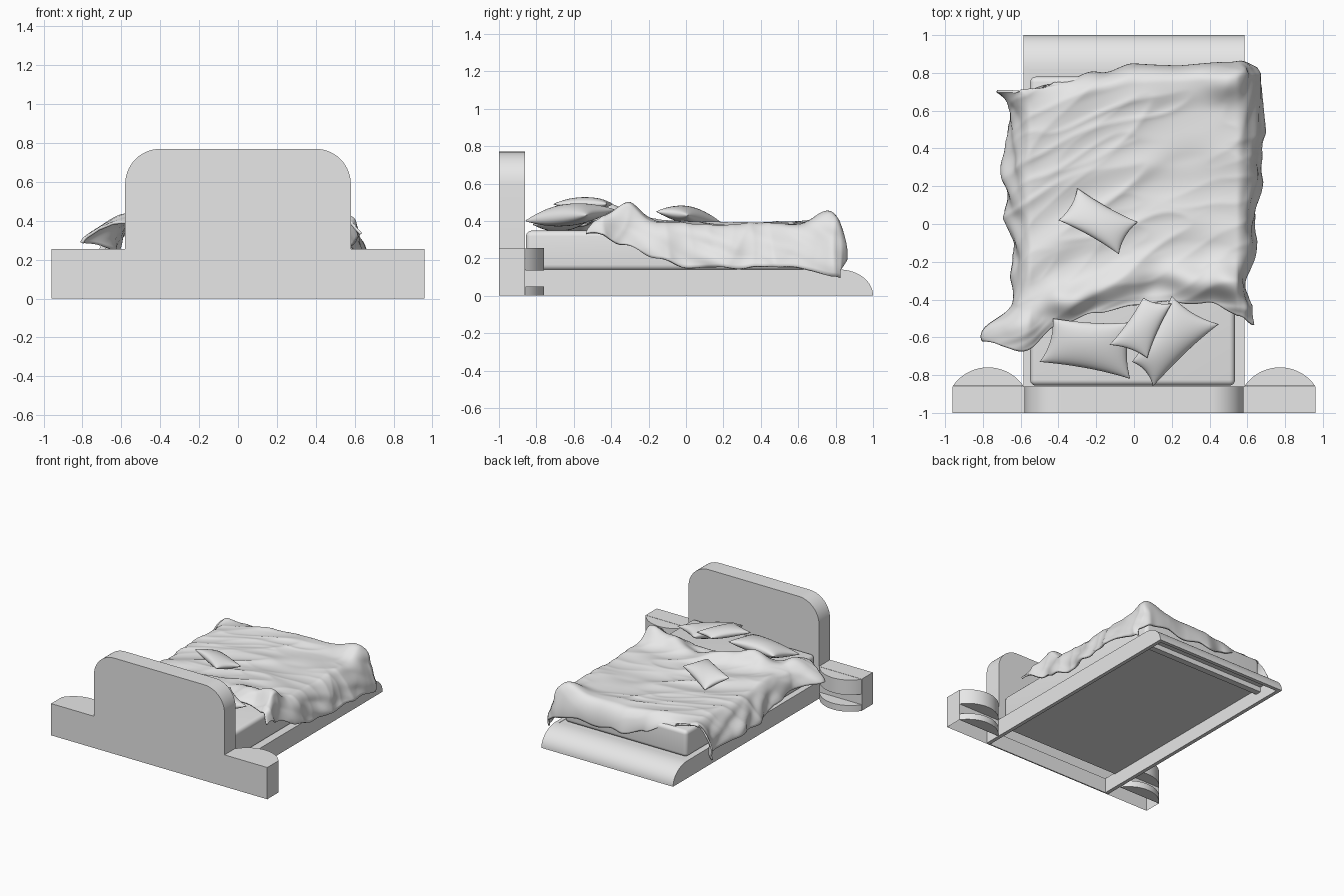
import bpy
import bmesh
import math
from mathutils import Vector, noise

default_cube = bpy.data.objects.get("Cube")
if default_cube:
    bpy.data.objects.remove(default_cube, do_unlink=True)

# One plain colour for everything
grey = bpy.data.materials.new("plain grey")
grey.use_nodes = True
colour = (0.8, 0.8, 0.8, 1)
grey.diffuse_color = colour
grey.node_tree.nodes["Principled BSDF"].inputs["Base Color"].default_value = colour


def finish(name, bm, angle=None):
    """Turn a bmesh into a named object, optionally smooth shaded."""
    mesh = bpy.data.meshes.new(name)
    bm.to_mesh(mesh)
    bm.free()
    mesh.materials.append(grey)
    obj = bpy.data.objects.new(name, mesh)
    bpy.context.collection.objects.link(obj)
    if angle:
        bpy.ops.object.select_all(action="DESELECT")
        obj.select_set(True)
        bpy.context.view_layer.objects.active = obj
        bpy.ops.object.shade_smooth_by_angle(angle=math.radians(angle))
    return obj


def prism(name, outline, axis, start, end, open_below=False):
    """Extrude a 2D outline along an axis; the other two axes keep their order."""
    bm = bmesh.new()

    def place(point):
        co = list(point)
        co.insert("xyz".index(axis), start)
        return bm.verts.new(co)

    face = bm.faces.new([place(p) for p in outline])
    grown = bmesh.ops.extrude_face_region(bm, geom=[face])["geom"]
    shift = Vector([end - start if a == axis else 0 for a in "xyz"])
    moved = [g for g in grown if isinstance(g, bmesh.types.BMVert)]
    bmesh.ops.translate(bm, verts=moved, vec=shift)
    bmesh.ops.recalc_face_normals(bm, faces=bm.faces)
    if open_below:
        bm.normal_update()
        under = [f for f in bm.faces if f.normal.z < -0.9]
        bmesh.ops.delete(bm, geom=under, context="FACES")
    return finish(name, bm, 30)


def box(name, low, high, bevel=0):
    bm = bmesh.new()
    bmesh.ops.create_cube(bm, size=1)
    low, high = Vector(low), Vector(high)
    for v in bm.verts:
        v.co = (low + high) / 2 + v.co * (high - low)
    if bevel:
        bmesh.ops.bevel(bm, geom=bm.edges[:], offset=bevel, segments=5,
                        profile=0.5, affect="EDGES")
    return finish(name, bm, 40 if bevel else None)


def arc(cx, cy, rx, ry, start, end, steps=14):
    angles = [math.radians(start + (end - start) * i / steps) for i in range(steps + 1)]
    return [(cx + rx * math.cos(a), cy + ry * math.sin(a)) for a in angles]


# Hollow headboard with the backs of both side tables, open below the bed base
half = [(0.57, 0.12), (0.57, 0), (0.96, 0), (0.96, 0.255), (0.58, 0.255)]
half += arc(0.4, 0.59, 0.18, 0.18, 0, 90)
prism("headboard", half + [(-x, z) for x, z in reversed(half)], "y", -1, -0.86, True)
box("headboard_skirt", (-0.57, -1, 0), (0.57, -0.99, 0.12))

# Side tables: rounded drawer above an open slot and a plinth
for side, label in ((1, "left"), (-1, "right")):
    bow = arc(0.7725 * side, -0.985, 0.226, 0.226, 34, 146, 20)
    prism(label + "_table_drawer", bow, "z", 0.135, 0.254)
    prism(label + "_table_plinth", bow, "z", 0, 0.05)

# Bed frame: rails ending in a quarter round, hollow rounded foot, slat panel
foot_curve = arc(0.82, 0, 0.18, 0.14, 0, 90)
for side, label in ((1, "left"), (-1, "right")):
    prism(label + "_rail", foot_curve + [(-0.86, 0.14), (-0.86, 0.12), (-0.99, 0.12),
                                         (-0.99, 0)], "x", 0.585 * side, 0.555 * side)
prism("foot_panel", foot_curve + arc(0.82, 0, 0.15, 0.115, 90, 0),
      "x", -0.556, 0.556)
box("slat_panel", (-0.556, -0.88, 0.11), (0.556, 0.83, 0.138))
box("foot_crossbar", (-0.556, 0.74, 0.07), (0.556, 0.79, 0.111))

# Mattress
box("mattress", (-0.55, -0.855, 0.136), (0.535, 0.78, 0.348), 0.03)


def pillow(name, corners, puff, pinch=0.1, cells=18):
    """Two puffed sheets joined along a pinched seam."""
    a, b, c, d = [Vector(p) for p in corners]
    bm = bmesh.new()
    for sign in (1, -1):
        made = bmesh.ops.create_grid(bm, x_segments=cells, y_segments=cells, size=1)
        for vert in made["verts"]:
            # crowd the rows toward the seam so that it stays round
            u, v = (math.sin(w * math.pi / 2) for w in vert.co.xy)
            fall = max(0, (1 - u * u) * (1 - v * v))
            s = (1 + u * (1 - pinch * (1 - v * v))) / 2
            t = (1 + v * (1 - pinch * (1 - u * u))) / 2
            vert.co = a.lerp(b, s).lerp(d.lerp(c, s), t)
            vert.co.z += sign * puff * fall ** 0.45
    bmesh.ops.remove_doubles(bm, verts=bm.verts, dist=0.0005)
    bmesh.ops.recalc_face_normals(bm, faces=bm.faces)
    return finish(name, bm, 75)


pillow("right_pillow", [(-0.5, -0.73, 0.38), (-0.02, -0.82, 0.38),
                        (-0.01, -0.52, 0.43), (-0.43, -0.5, 0.43)], 0.058)
pillow("left_pillow", [(0.1, -0.86, 0.4), (0.45, -0.53, 0.43),
                       (0.2, -0.38, 0.46), (-0.01, -0.73, 0.44)], 0.058)
pillow("small_pillow", [(-0.13, -0.64, 0.49), (0.07, -0.71, 0.49),
                        (0.2, -0.42, 0.49), (0.05, -0.39, 0.49)], 0.037)
pillow("loose_cushion", [(-0.4, 0.02, 0.45), (-0.08, -0.16, 0.45),
                         (0.02, 0.01, 0.43), (-0.3, 0.19, 0.39)], 0.048)


def curve(t, values):
    """Smoothly read evenly spaced values at t from nought to one."""
    spot = min(max(t, 0), 0.9999) * (len(values) - 1)
    i = int(spot)
    f = spot - i
    f = f * f * (3 - 2 * f)
    return values[i] * (1 - f) + values[i + 1] * f


def bump(t, middle, width):
    return math.exp(-((t - middle) / width) ** 2)


# Blanket edges, each listed from head to foot or from right to left
left_edge = [0.62, 0.6, 0.63, 0.64, 0.66, 0.685, 0.67, 0.65]
right_edge = [0.8, 0.64, 0.63, 0.66, 0.68, 0.67, 0.65, 0.74]
left_hem = [0.33, 0.26, 0.19, 0.14, 0.14, 0.15, 0.13, 0.1]
right_hem = [0.27, 0.25, 0.19, 0.16, 0.16, 0.16, 0.14, 0.14]
head_edge = [-0.62, -0.66, -0.53, -0.47, -0.43, -0.41, -0.42, -0.48, -0.54]
foot_edge = [0.71, 0.71, 0.74, 0.79, 0.83, 0.84, 0.85, 0.86, 0.82]
foot_drop = [0.06, 0.02, 0.03, 0.12, 0.16, 0.17, 0.17, 0.18, 0.22]
top_height = [0.36, 0.385, 0.37, 0.362, 0.358, 0.355, 0.36, 0.37, 0.365]


def drape(u, v):
    """Map the flat sheet onto the bed: fold over the edges, then wrinkle."""
    s, across = (v + 1) / 2, (u + 1) / 2
    side = 1 if u > 0 else -1
    edge, hem = (left_edge, left_hem) if u > 0 else (right_edge, right_hem)
    fold = max(0, (abs(u) - 0.7) / 0.3) * math.pi / 2
    tuck = max(0, (s - 0.88) / 0.12) * math.pi / 2
    flare = math.sin(fold) * (1 - 0.2 * math.cos(fold))
    x = side * (min(abs(u) / 0.7, 1) * 0.54 + (curve(s, edge) - 0.54) * flare)
    head, foot = curve(across, head_edge), curve(across, foot_edge)
    shoulder = foot - 0.09
    y = head + (shoulder - head) * min(s / 0.88, 1) + 0.09 * math.sin(tuck)
    top = curve(s, top_height)

    # long soft diagonal folds that fan out, and a rumpled border
    cloth = 0.8 * u
    bend = y - 0.34 * cloth + 0.25 * cloth * cloth
    warp = 0.14 * noise.noise(Vector((cloth * 2, y * 2, 7)))
    crease = 1 - abs(noise.noise(Vector((cloth * 0.9, (bend + warp) * 4, 3))))
    fine = 1 - abs(noise.noise(Vector((cloth * 2, (bend - warp) * 7, 5))))
    lump = noise.noise(Vector((cloth * 5, y * 4, 9)))
    rim = max(abs(u), abs(v)) ** 8
    wrinkle = 0.02 * crease ** 3 + 0.008 * fine ** 3 + rim * 0.02 * lump

    # gathered head end and a raised lump at two corners
    roll = 0.06 * bump(s, 0.08, 0.06) * (0.7 + lump)
    roll += 0.06 * bump(s, 0.12, 0.06) * bump(u, 0.68, 0.15)
    roll += 0.06 * bump(s, 0.87, 0.06) * bump(u, 0.65, 0.15)

    drop = max((top - curve(s, hem)) * (1 - math.cos(fold)),
               curve(across, foot_drop) * (1 - math.cos(tuck)))
    z = top - drop + (wrinkle + roll) * (0.3 + 0.7 * math.cos(fold))

    # slanting folds on the hanging sides
    slant = noise.noise(Vector(((y - z) * 3, (z + 0.5 * y) * 10, side)))
    x += side * math.sin(fold) * (wrinkle - 0.018 + 0.035 * slant)
    y += 0.02 * rim * noise.noise(Vector((x * 6, y * 3, 1)))
    if abs(x) < 0.53 and y < 0.74:
        z = max(z, 0.358)
    return Vector((x, y, z + 0.03 * rim * noise.noise(Vector((x * 4, y * 6, 2)))))


sheet = bmesh.new()
bmesh.ops.create_grid(sheet, x_segments=130, y_segments=150, size=1)
for vert in sheet.verts:
    vert.co = drape(vert.co.x, vert.co.y)
blanket = finish("blanket", sheet, 80)
thickness = blanket.modifiers.new("thickness", "SOLIDIFY")
thickness.thickness = 0.014
thickness.offset = 0.5
